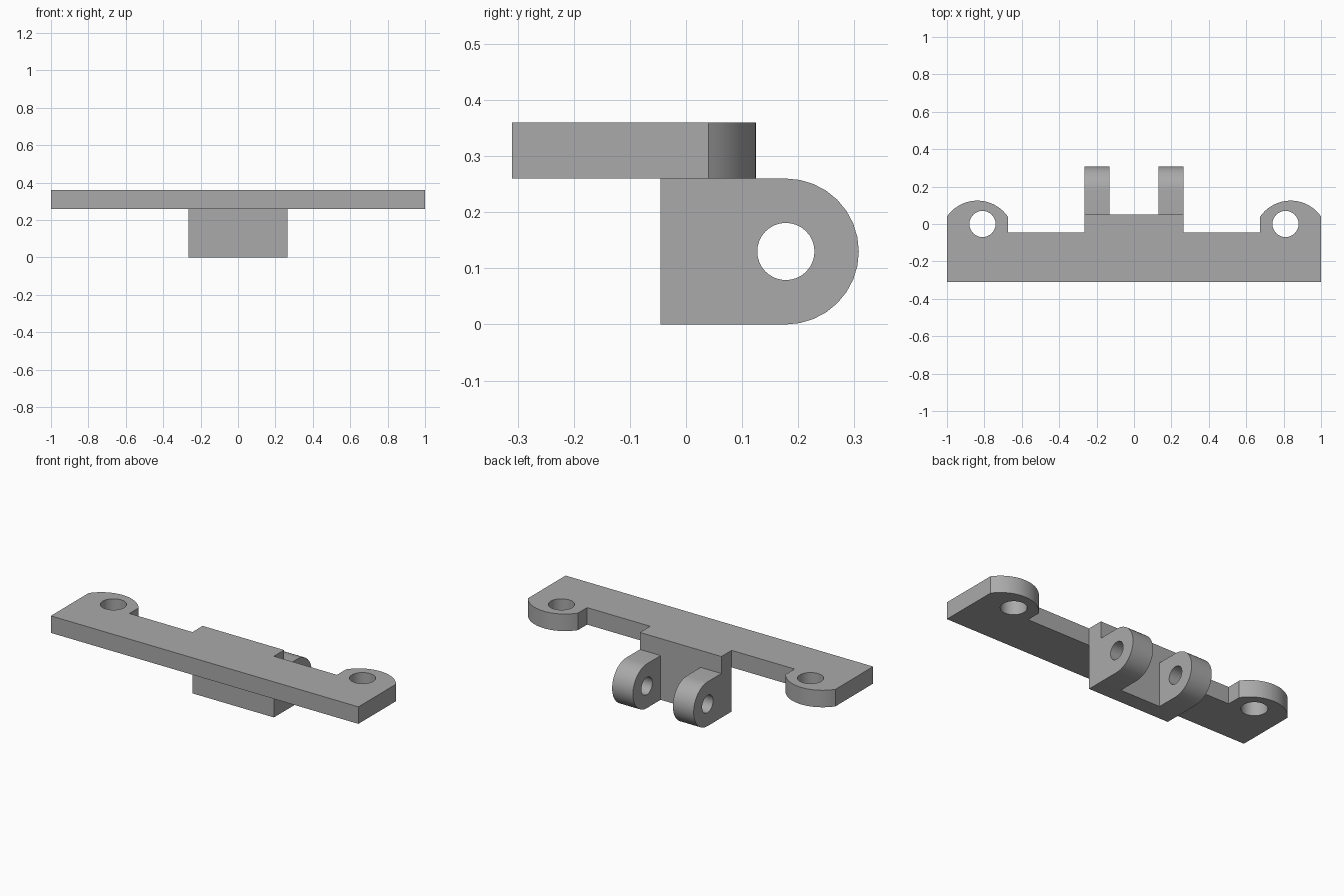
import bpy
import math
from mathutils import Matrix

cube = bpy.data.objects.get("Cube")
if cube:
    bpy.data.objects.remove(cube, do_unlink=True)

grey = bpy.data.materials.new("plain_grey")
grey.use_nodes = True
COLOUR = (0.4, 0.4, 0.4, 1)
grey.diffuse_color = COLOUR
grey.node_tree.nodes["Principled BSDF"].inputs["Base Color"].default_value = COLOUR


def arc(cx, cy, r, start, end, steps):
    """Points along a circular arc, angles in degrees."""
    angles = [math.radians(start + (end - start) * i / steps) for i in range(steps + 1)]
    return [(cx + r * math.cos(a), cy + r * math.sin(a)) for a in angles]


def circle(cx, cy, r):
    return arc(cx, cy, r, 0, 360, 32)[:-1]


def extrude_profile(name, loops, low, high, turn=Matrix()):
    """Solid from an outline and its holes, spanning low to high along its axis."""
    curve = bpy.data.curves.new(name, "CURVE")
    curve.dimensions = "2D"
    curve.fill_mode = "BOTH"
    curve.extrude = (high - low) / 2
    for loop in loops:
        spline = curve.splines.new("POLY")
        spline.points.add(len(loop) - 1)
        for point, (x, y) in zip(spline.points, loop):
            point.co = (x, y, 0, 1)
        spline.use_cyclic_u = True
    obj = bpy.data.objects.new(name, curve)
    bpy.context.collection.objects.link(obj)
    bpy.ops.object.select_all(action="DESELECT")
    obj.select_set(True)
    bpy.context.view_layer.objects.active = obj
    bpy.ops.object.convert(target="MESH")
    obj = bpy.context.object
    obj.data.transform(turn @ Matrix.Translation((0, 0, (low + high) / 2)))
    # Weld the caps to the walls
    bpy.ops.object.mode_set(mode="EDIT")
    bpy.ops.mesh.select_all(action="SELECT")
    bpy.ops.mesh.remove_doubles(threshold=0.0001)
    bpy.ops.mesh.normals_make_consistent(inside=False)
    bpy.ops.object.mode_set(mode="OBJECT")
    bpy.ops.object.shade_smooth_by_angle(angle=math.radians(30))
    obj.data.materials.clear()
    obj.data.materials.append(grey)
    return obj


FRONT, STEP, BACK = -0.31, -0.045, 0.05
BLOCK = 0.265            # half width of the central block
PLATE_Z, TOP_Z = 0.26, 0.36

# Mounting plate with two rounded ears and a central tongue
ear = arc(0.8375, -0.073, 0.198, 34.8, 145.2, 20)
half = [(1, FRONT), *ear, (0.675, STEP), (BLOCK, STEP), (BLOCK, BACK)]
outline = half + [(-x, y) for x, y in reversed(half)]
holes = [circle(side * 0.81, 0, 0.07) for side in (1, -1)]
extrude_profile("mounting_plate", [outline, *holes], PLATE_Z, TOP_Z)

# Block hanging below the tongue
block = [(-BLOCK, STEP), (BLOCK, STEP), (BLOCK, BACK), (-BLOCK, BACK)]
extrude_profile("hinge_block", [block], 0, PLATE_Z)

# Pair of rounded hinge lugs, profile drawn in the side plane
side_plane = Matrix(((0, 0, 1, 0), (1, 0, 0, 0), (0, 1, 0, 0), (0, 0, 0, 1)))
lug = [(BACK, 0), *arc(0.178, 0.13, 0.13, -90, 90, 16), (BACK, PLATE_Z)]
pin_hole = circle(0.178, 0.13, 0.051)
for name, low, high in (("left_lug", 0.13, BLOCK), ("right_lug", -BLOCK, -0.13)):
    extrude_profile(name, [lug, pin_hole], low, high, side_plane)
